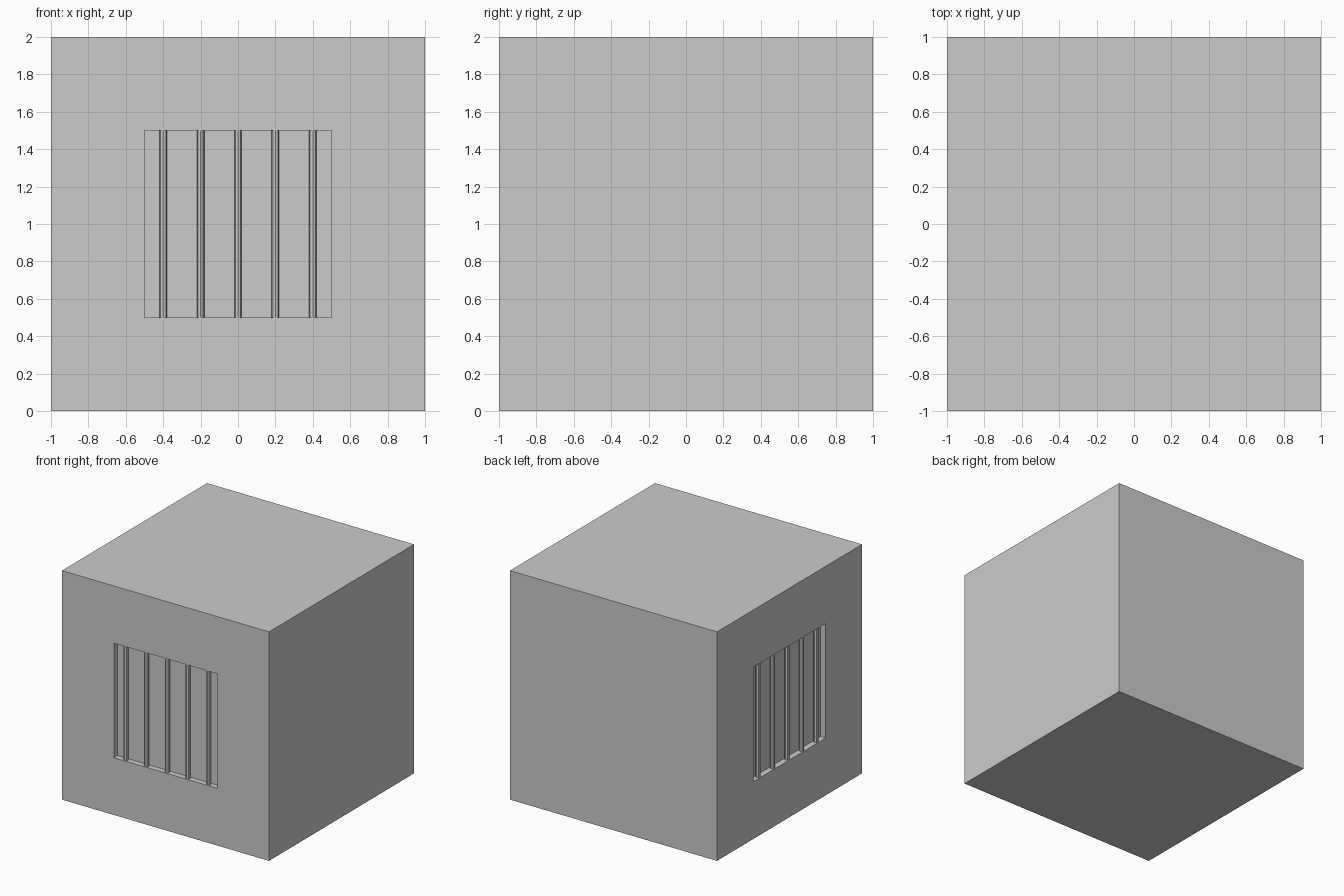
import bpy, bmesh
from math import pi
from mathutils import Matrix, Vector

if "Cube" in bpy.data.objects:
    bpy.data.objects.remove(bpy.data.objects["Cube"])

DEPTH = 0.05    # window recess
BAR_R = 0.02


def make_object(name, bm):
    mesh = bpy.data.meshes.new(name)
    bm.normal_update()
    bm.to_mesh(mesh)
    bm.free()
    obj = bpy.data.objects.new(name, mesh)
    bpy.context.collection.objects.link(obj)
    return obj


# Cube body with square windows recessed into the front and left faces
bm = bmesh.new()
bmesh.ops.create_cube(bm, size=2, matrix=Matrix.Translation((0, 0, 1)))
bm.normal_update()
windows = [f for f in bm.faces if f.normal.y < -0.9 or f.normal.x < -0.9]
bmesh.ops.inset_individual(bm, faces=windows, thickness=0.5, use_even_offset=True)
for face in windows:
    inward = -DEPTH * face.normal.copy()
    panel = bmesh.ops.extrude_discrete_faces(bm, faces=[face])["faces"][0]
    bmesh.ops.translate(bm, verts=panel.verts, vec=inward)
make_object("cell_block", bm)


# Five eight-sided bars standing in each window
def window_bars(name, turn):
    bm = bmesh.new()
    for i in range(5):
        pos = Vector((-0.4 + 0.2 * i, -1 + DEPTH / 2, 1))
        bmesh.ops.create_cone(bm, cap_ends=True, segments=8, radius1=BAR_R,
                              radius2=BAR_R, depth=1,
                              matrix=turn @ Matrix.Translation(pos))
    make_object(name, bm)


window_bars("front_window_bars", Matrix.Identity(4))
window_bars("left_window_bars", Matrix.Rotation(-pi / 2, 4, 'Z'))
